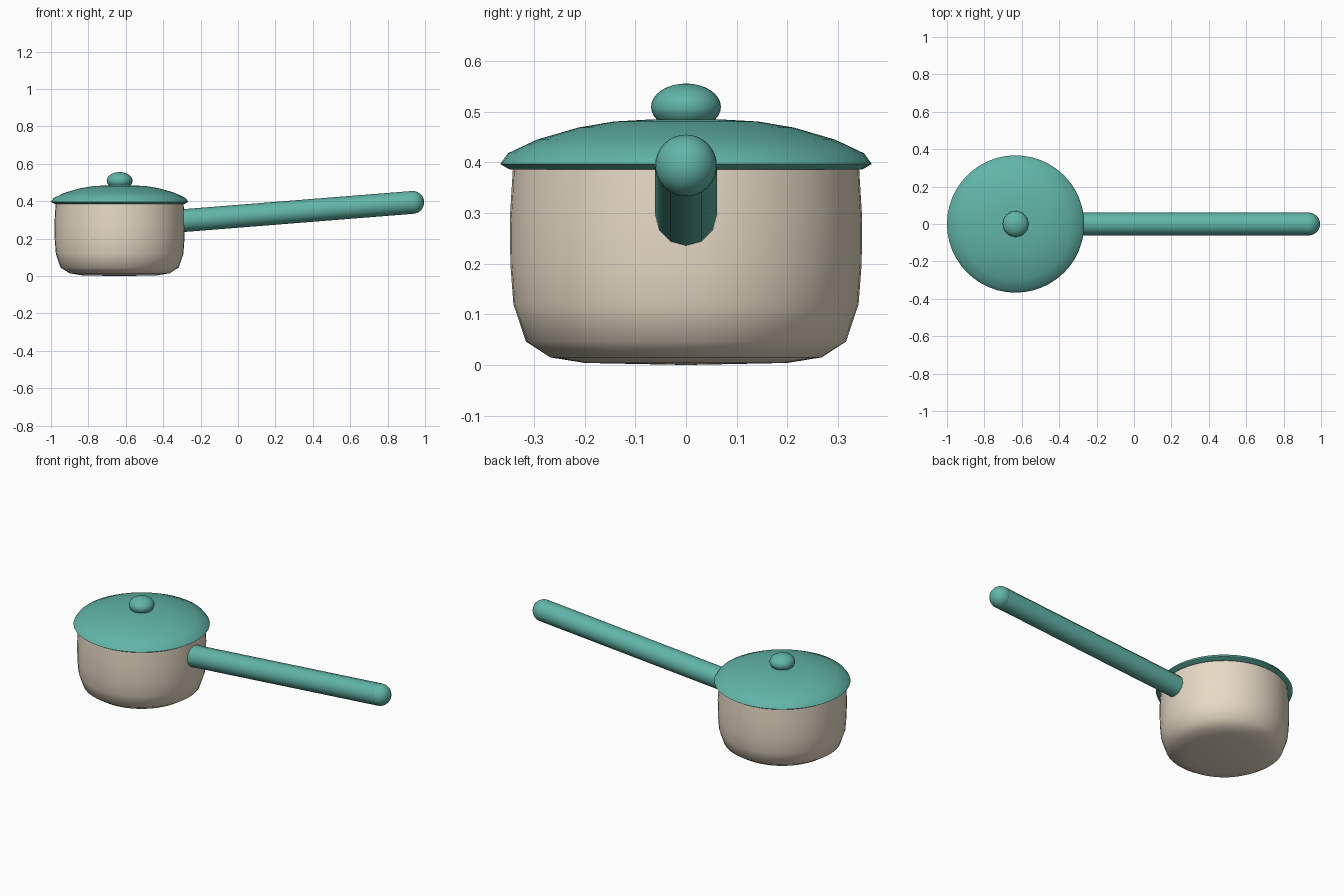
import bpy, bmesh, math
from mathutils import Vector

if "Cube" in bpy.data.objects:
    bpy.data.objects.remove(bpy.data.objects["Cube"])

POT_X = -0.633


def material(name, color):
    m = bpy.data.materials.new(name)
    m.diffuse_color = color
    m.use_nodes = True
    m.node_tree.nodes["Principled BSDF"].inputs["Base Color"].default_value = m.diffuse_color
    return m


CREAM = material("cream", (0.80, 0.70, 0.56, 1))
TEAL = material("teal", (0.12, 0.46, 0.39, 1))


def finish(obj, mat, angle=50):
    obj.data.materials.append(mat)
    bpy.ops.object.select_all(action='DESELECT')
    obj.select_set(True)
    bpy.context.view_layer.objects.active = obj
    bpy.ops.object.shade_smooth_by_angle(angle=math.radians(angle))
    return obj


def lathe(name, profile, mat, segments=48):
    """Spin a (radius, z) profile around the vertical axis of the pot."""
    bm = bmesh.new()
    verts = [bm.verts.new((r, 0, z)) for r, z in profile]
    edges = [bm.edges.new(pair) for pair in zip(verts, verts[1:])]
    bmesh.ops.spin(bm, geom=verts + edges, cent=(0, 0, 0), axis=(0, 0, 1),
                   angle=math.tau, steps=segments, use_duplicate=False)
    bmesh.ops.remove_doubles(bm, verts=bm.verts, dist=0.0005)
    bmesh.ops.recalc_face_normals(bm, faces=bm.faces)
    mesh = bpy.data.meshes.new(name)
    bm.to_mesh(mesh)
    bm.free()
    obj = bpy.data.objects.new(name, mesh)
    obj.location.x = POT_X
    bpy.context.collection.objects.link(obj)
    return finish(obj, mat)


def ball(name, center, radii, mat):
    bpy.ops.mesh.primitive_uv_sphere_add(segments=24, ring_count=16, radius=1, location=center)
    obj = bpy.context.object
    obj.name = name
    obj.scale = radii
    return finish(obj, mat)


# Rounded pot body
lathe("pot_body", [(0, 0), (0.20, 0.004), (0.268, 0.015), (0.316, 0.046), (0.341, 0.12),
                   (0.347, 0.20), (0.348, 0.29), (0.342, 0.388), (0, 0.388)], CREAM)

# Domed lid with a thin flared rim
lathe("lid", [(0, 0.386), (0.348, 0.386), (0.367, 0.397), (0.352, 0.418), (0.295, 0.445),
              (0.213, 0.469), (0.142, 0.481), (0.07, 0.485), (0, 0.486)], TEAL)

# Flattened knob sunk slightly into the lid
ball("lid_knob", (POT_X, 0, 0.51), (0.069, 0.069, 0.046), TEAL)

# Long sloping handle, starting just inside the pot wall
start, end = Vector((-0.30, 0, 0.296)), Vector((0.934, 0, 0.394))
axis = end - start
bpy.ops.mesh.primitive_cylinder_add(vertices=12, radius=0.061, depth=axis.length,
                                    location=(start + end) / 2)
handle = bpy.context.object
handle.name = "handle"
handle.rotation_euler = (0, math.atan2(axis.x, axis.z), 0)
finish(handle, TEAL)

# Rounded tip of the handle
ball("handle_tip", end, (0.061, 0.061, 0.061), TEAL)
